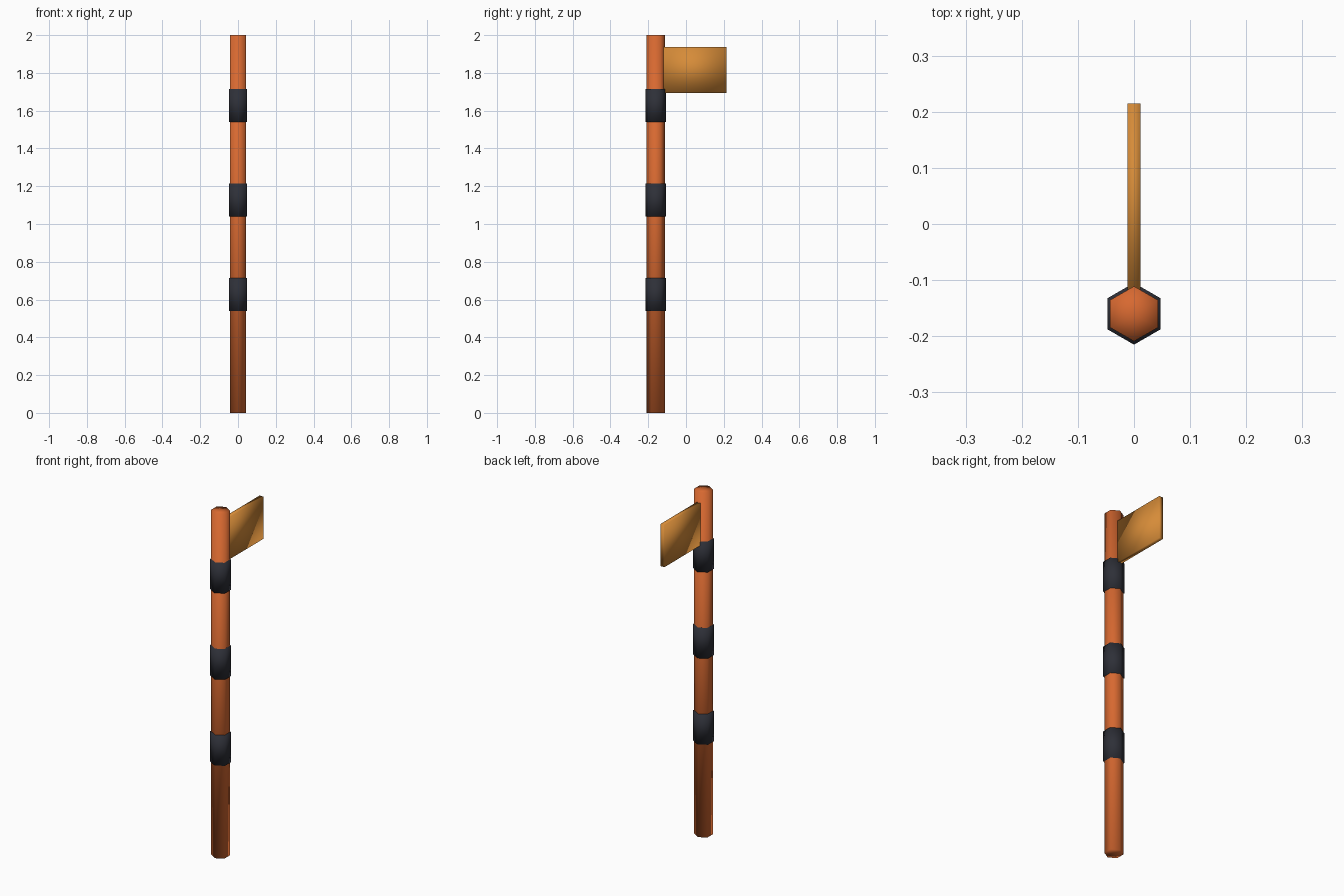
import bpy, math

if "Cube" in bpy.data.objects:
    bpy.data.objects.remove(bpy.data.objects["Cube"])

POLE_Y = -0.16


def material(name, rgb):
    m = bpy.data.materials.new(name)
    m.diffuse_color = (*rgb, 1)
    m.use_nodes = True
    m.node_tree.nodes["Principled BSDF"].inputs["Base Color"].default_value = m.diffuse_color
    return m


orange = material("orange paint", (0.68, 0.14, 0.03))
black = material("dark band", (0.027, 0.029, 0.039))
amber = material("amber flag", (0.67, 0.26, 0.04))


def finish(name, mat):
    o = bpy.context.object
    o.name = name
    o.data.materials.append(mat)
    bpy.ops.object.shade_smooth()
    return o


def hex_prism(name, radius, z0, z1, mat):
    # six sides, with corners pointing along y
    bpy.ops.mesh.primitive_cylinder_add(
        vertices=6, radius=radius, depth=z1 - z0, end_fill_type='TRIFAN',
        location=(0, POLE_Y, (z0 + z1) / 2))
    return finish(name, mat)


# pole
hex_prism("pole", 0.049, 0, 2, orange)

# evenly spaced dark bands
for i in range(3):
    z = 0.54 + 0.5 * i
    hex_prism(f"band_{i + 1}", 0.055, z, z + 0.175, black)

# thin rectangular flag, rooted just inside the pole
y0, y1, z0, z1 = -0.135, 0.215, 1.693, 1.938
bpy.ops.mesh.primitive_cube_add(size=1, location=(0, (y0 + y1) / 2, (z0 + z1) / 2))
bpy.context.object.scale = (0.024, y1 - y0, z1 - z0)
bpy.ops.object.transform_apply(location=False, rotation=False, scale=True)
finish("flag", amber)
